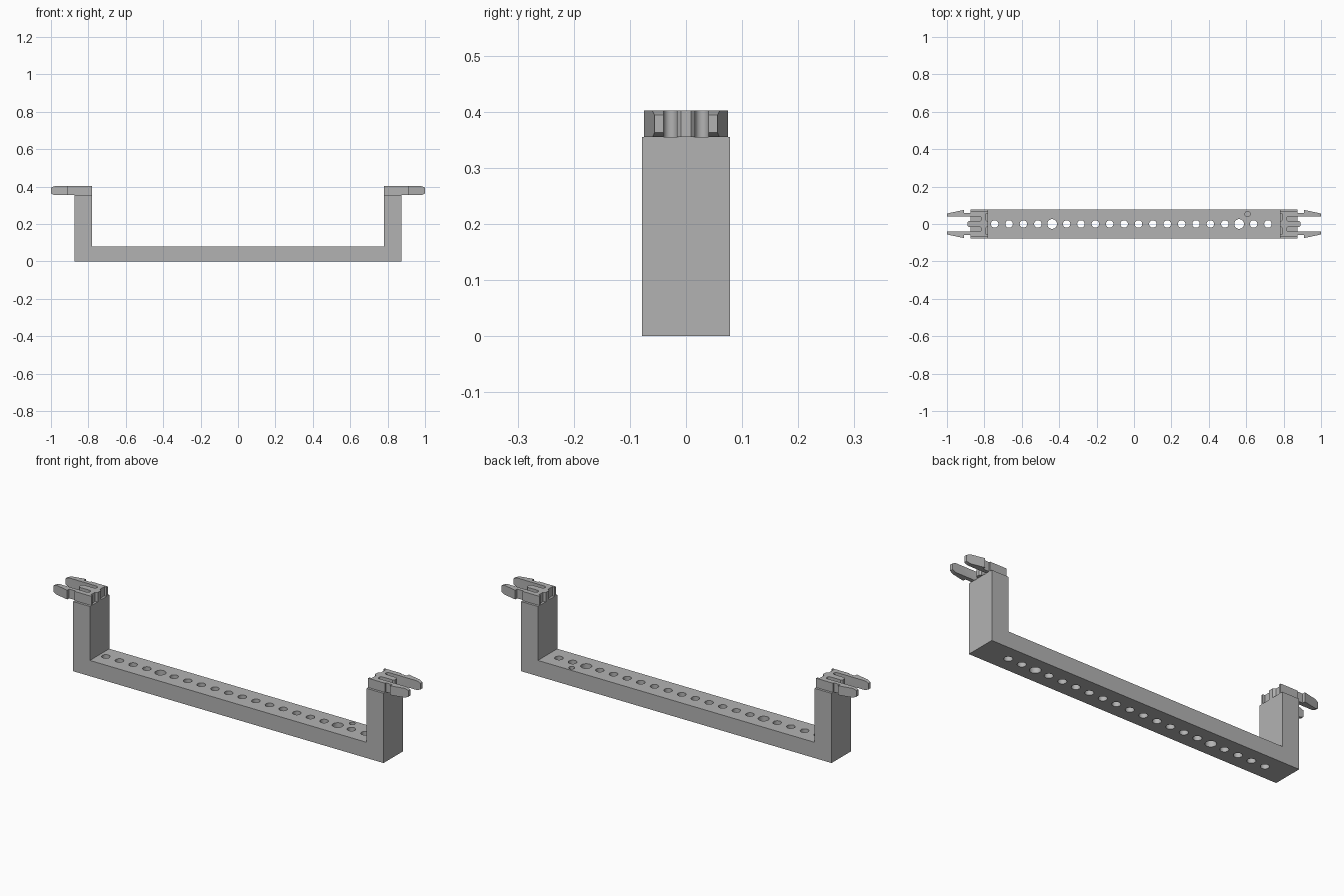
import bpy, bmesh, math
from mathutils import Vector, Matrix

cube = bpy.data.objects.get("Cube")
if cube:
    bpy.data.objects.remove(cube, do_unlink=True)

grey = bpy.data.materials.new("plain grey")
grey.use_nodes = True
grey.diffuse_color = (0.45, 0.45, 0.45, 1)
grey.node_tree.nodes["Principled BSDF"].inputs["Base Color"].default_value = grey.diffuse_color


def make_object(name, bm):
    bmesh.ops.recalc_face_normals(bm, faces=bm.faces)
    mesh = bpy.data.meshes.new(name)
    bm.to_mesh(mesh)
    bm.free()
    mesh.materials.append(grey)
    obj = bpy.data.objects.new(name, mesh)
    bpy.context.collection.objects.link(obj)
    return obj


def prism(name, points, direction):
    """Extrude a flat outline along a direction."""
    bm = bmesh.new()
    face = bm.faces.new([bm.verts.new(p) for p in points])
    out = bmesh.ops.extrude_face_region(bm, geom=[face])
    moved = [v for v in out["geom"] if isinstance(v, bmesh.types.BMVert)]
    bmesh.ops.translate(bm, verts=moved, vec=Vector(direction))
    return make_object(name, bm)


def apply_boolean(obj, cutter, operation):
    mod = obj.modifiers.new("cut", "BOOLEAN")
    mod.operation = operation
    mod.object = cutter
    mod.solver = "EXACT"
    cutter.hide_render = True
    apply_modifier(obj, mod)
    bpy.data.objects.remove(cutter, do_unlink=True)


def apply_modifier(obj, mod):
    with bpy.context.temp_override(object=obj, active_object=obj, selected_objects=[obj]):
        bpy.ops.object.modifier_apply(modifier=mod.name)


def smooth(obj):
    bpy.ops.object.select_all(action="DESELECT")
    obj.select_set(True)
    bpy.context.view_layer.objects.active = obj
    bpy.ops.object.shade_smooth_by_angle(angle=math.radians(30))


# U-shaped bracket: crossbar with two upright legs
OUT, IN, DEPTH, BAR, LEG = 0.875, 0.78, 0.078, 0.08, 0.355
half = [(OUT, 0), (OUT, LEG), (IN, LEG), (IN, BAR)]
outline = half + [(-x, z) for x, z in reversed(half)]
bracket = prism("bracket", [(x, -DEPTH, z) for x, z in outline], (0, 2 * DEPTH, 0))

# Row of through holes, two of them larger, and one small blind hole
bm = bmesh.new()


def drill(x, y, z, radius, depth):
    bmesh.ops.create_cone(bm, cap_ends=True, segments=32, radius1=radius, radius2=radius,
                          depth=depth, matrix=Matrix.Translation((x, y, z)))


for i in range(20):
    drill(-0.745 + i * 0.0769, 0, BAR / 2, 0.026 if i in (4, 17) else 0.02, 0.2)
drill(0.607, 0.053, BAR, 0.014, 0.05)
apply_boolean(bracket, make_object("hole_cutter", bm), "DIFFERENCE")
smooth(bracket)

# Snap clip outline: notched back, barbed arm, rounded slot, centre tongue
side = [(0.78, 0.012), (0.792, 0.02), (0.792, 0.056), (0.78, 0.056),
        (0.78, 0.066), (OUT, 0.066), (OUT, 0.06), (0.91, 0.06), (0.91, 0.075),
        (1.0, 0.056), (1.0, 0.04)]
for i in range(9):
    a = math.pi / 2 + math.pi * i / 8
    side.append((0.826 + 0.012 * math.cos(a), 0.028 + 0.012 * math.sin(a)))
side += [(0.883, 0.016), (0.89, 0.009)]
outline = side + [(x, -y) for x, y in reversed(side)]
TOP = 0.402
clips = prism("snap_clips", [(x, y, LEG) for x, y in outline], (0, 0, TOP - LEG))

# Chamfered arm tips
envelope = [(0.7, LEG - 0.1), (0.9, LEG - 0.1), (0.9, LEG), (0.982, LEG), (1.0, LEG + 0.008),
            (1.0, TOP - 0.008), (0.982, TOP), (0.9, TOP), (0.9, TOP + 0.1), (0.7, TOP + 0.1)]
apply_boolean(clips, prism("tip_cutter", [(x, -0.2, z) for x, z in envelope], (0, 0.4, 0)),
              "INTERSECT")

# Same clip on the other leg
mirror = clips.modifiers.new("mirror", "MIRROR")
mirror.use_axis = (True, False, False)
mirror.use_mirror_merge = False
apply_modifier(clips, mirror)
smooth(clips)
